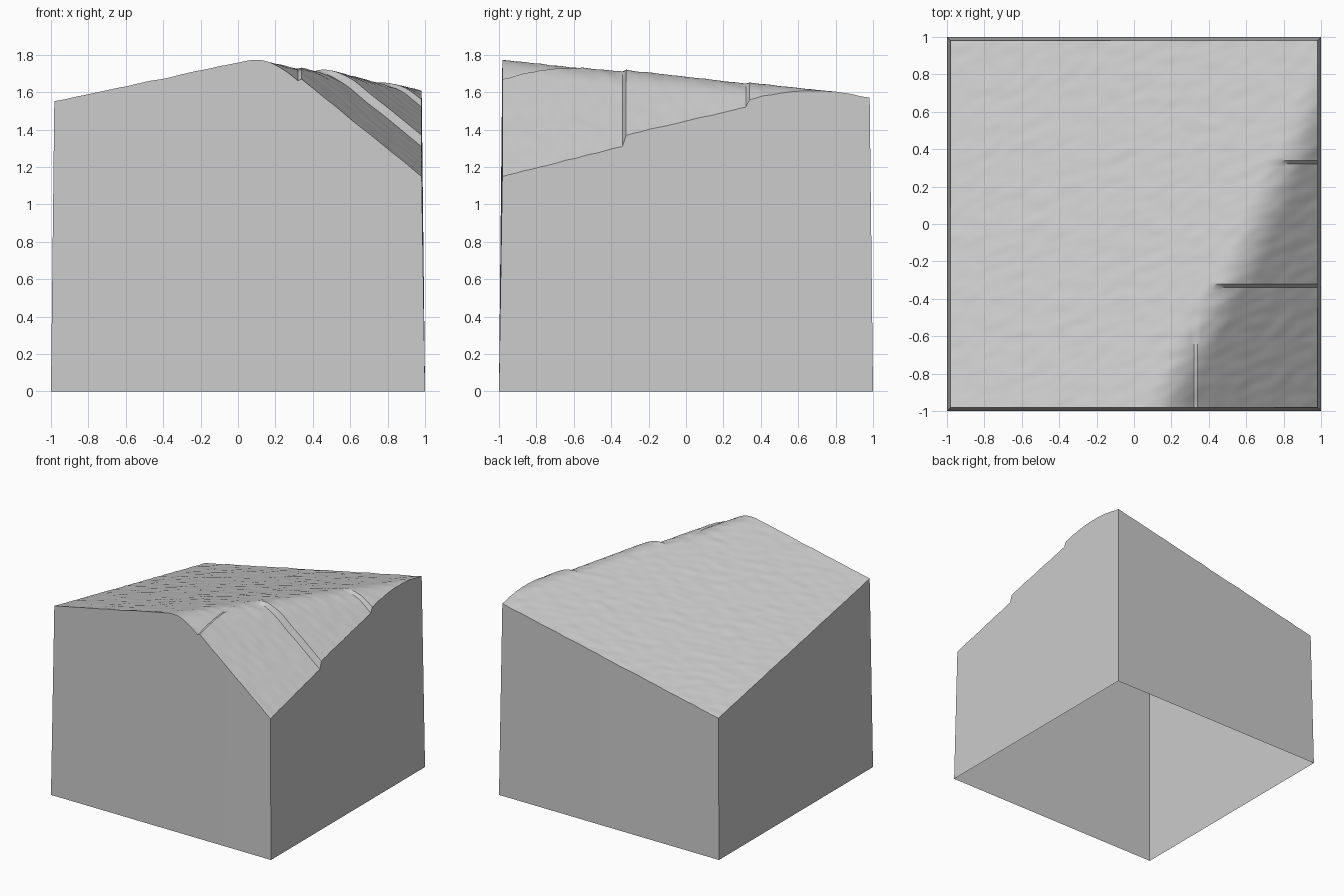
import bpy, bmesh, math
from mathutils import Vector, noise

if "Cube" in bpy.data.objects:
    bpy.data.objects.remove(bpy.data.objects["Cube"], do_unlink=True)

RIM, BASE, SEAM = 0.982, 1.0, 0.33   # top rim, foot, and seam positions
STEPS = 110

stone = bpy.data.materials.new("light grey stone")
stone.use_nodes = True
grey = (0.6, 0.6, 0.6, 1)
stone.diffuse_color = grey
stone.node_tree.nodes["Principled BSDF"].inputs["Base Color"].default_value = grey


def smooth_min(a, b, k):
    h = max(k - abs(a - b), 0) / k
    return min(a, b) - h * h * k / 4


def height(x, y):
    # Broad gentle slope, highest along the diagonal ridge
    gentle = 1.56 + 0.2125 * x - 0.2025 * y
    # Steep slope in three terraces separated by seams
    if y < -SEAM:
        steep = 1.15 + 0.25 * (y + 0.98)
    elif y < SEAM:
        steep = 1.37 + 0.235 * (y + 0.32)
    else:
        steep = 1.56 + 0.25 * (y - 0.34)
    steep -= 0.81 * (x - RIM)
    if x < SEAM:
        steep -= 0.025
    # Fine stretched ripples
    u, v = x * 0.9 + y * 0.4, y * 0.9 - x * 0.4
    ripple = noise.noise(Vector((u * 9, v * 20, 0))) * 0.004
    return smooth_min(gentle, steep, 0.12) + ripple


# Grid coordinates, with narrow rows at each seam
coords = [-RIM + 2 * RIM * i / STEPS for i in range(STEPS + 1)]
coords = [c for c in coords if abs(abs(c) - SEAM) > 0.014]
coords = sorted(coords + [s * SEAM + d for s in (-1, 1) for d in (-0.01, 0.01)])
n = len(coords)

# Sloping ground
bm = bmesh.new()
grid = [[bm.verts.new((x, y, height(x, y))) for x in coords] for y in coords]
for j in range(n - 1):
    for i in range(n - 1):
        bm.faces.new((grid[j][i], grid[j][i + 1], grid[j + 1][i + 1], grid[j + 1][i]))

# Slightly flared side walls, open underneath
rim = (grid[0][:-1] + [row[-1] for row in grid[:-1]]
       + grid[-1][:0:-1] + [row[0] for row in grid[:0:-1]])
foot = [bm.verts.new((v.co.x * BASE / RIM, v.co.y * BASE / RIM, 0)) for v in rim]
for i in range(len(rim)):
    k = (i + 1) % len(rim)
    bm.faces.new((rim[k], rim[i], foot[i], foot[k]))

mesh = bpy.data.meshes.new("terrain_block")
bm.to_mesh(mesh)
bm.free()
mesh.materials.append(stone)
block = bpy.data.objects.new("terrain_block", mesh)
bpy.context.collection.objects.link(block)

bpy.context.view_layer.objects.active = block
block.select_set(True)
bpy.ops.object.shade_smooth_by_angle(angle=math.radians(35))
